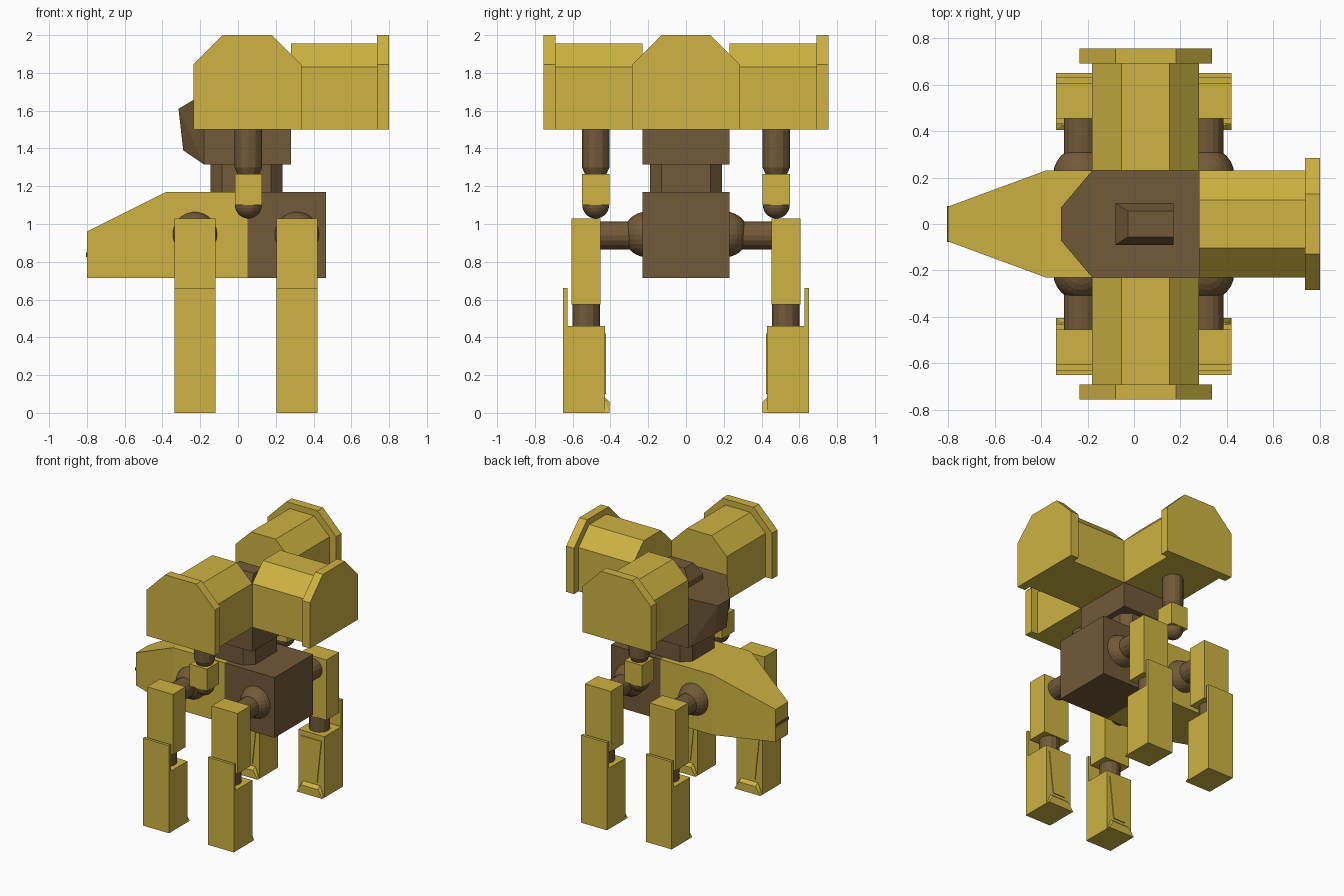
import bpy, bmesh
from math import pi
from mathutils import Matrix, Vector

if "Cube" in bpy.data.objects:
    bpy.data.objects.remove(bpy.data.objects["Cube"])


def material(name, rgb):
    m = bpy.data.materials.new(name)
    m.use_nodes = True
    m.diffuse_color = (*rgb, 1)
    m.node_tree.nodes["Principled BSDF"].inputs["Base Color"].default_value = (*rgb, 1)
    return m


YELLOW = material("mustard yellow", (0.62, 0.45, 0.055))
BROWN = material("dark brown", (0.17, 0.102, 0.04))


def finish(name, bm, mat):
    bmesh.ops.recalc_face_normals(bm, faces=bm.faces)
    mesh = bpy.data.meshes.new(name)
    bm.to_mesh(mesh)
    bm.free()
    mesh.materials.append(mat)
    obj = bpy.data.objects.new(name, mesh)
    bpy.context.collection.objects.link(obj)
    return obj


def box(name, mat, x, y, z):
    bm = bmesh.new()
    bmesh.ops.create_cube(bm, size=1)
    for v in bm.verts:
        v.co = [(a + b) / 2 + c * (b - a) for (a, b), c in zip((x, y, z), v.co)]
    return finish(name, bm, mat)


def hull(name, mat, points):
    bm = bmesh.new()
    for p in points:
        bm.verts.new(p)
    bmesh.ops.convex_hull(bm, input=bm.verts)
    bmesh.ops.dissolve_limit(bm, angle_limit=0.01, verts=bm.verts, edges=bm.edges)
    return finish(name, bm, mat)


def rod(name, mat, start, end, radius, end_radius=None, sides=16):
    start, end = Vector(start), Vector(end)
    axis = end - start
    bm = bmesh.new()
    turn = axis.to_track_quat("Z", "Y").to_matrix().to_4x4()
    bmesh.ops.create_cone(bm, cap_ends=True, segments=sides, radius1=radius,
                          radius2=end_radius or radius, depth=axis.length,
                          matrix=Matrix.Translation((start + end) / 2) @ turn)
    return finish(name, bm, mat)


def ball(name, mat, centre, radius):
    bm = bmesh.new()
    bmesh.ops.create_uvsphere(bm, u_segments=24, v_segments=14, radius=radius,
                              matrix=Matrix.Translation(centre))
    return finish(name, bm, mat)


def mirrored(pts):
    return [(x, s * y, z) for x, y, z in pts for s in (1, -1)]


# Body and tapered snout
box("rear_body", BROWN, (0.05, 0.465), (-0.23, 0.23), (0.715, 1.17))
hull("snout", YELLOW, mirrored([
    (0.05, 0.23, 0.715), (0.05, 0.23, 1.17), (-0.38, 0.23, 1.17),
    (-0.38, 0.23, 0.715), (-0.8, 0.075, 0.96), (-0.8, 0.075, 0.715)]))
box("mouth_slit", BROWN, (-0.804, -0.795), (-0.077, 0.077), (0.826, 0.848))

# Neck: square column with cut corners
NX = 0.045
hull("neck", BROWN, mirrored([
    (NX + sx * a, b, z) for a, b in ((0.19, 0.13), (0.13, 0.19))
    for sx in (1, -1) for z in (1.17, 1.315)]))

# Turret core with a pointed face, and a crest on top
hull("turret_core", BROWN, mirrored([
    (x, 0.23, z) for x in (-0.18, 0.28) for z in (1.315, 1.69)]
    + [(-0.315, 0.07, 1.61), (-0.29, 0.07, 1.39)]))
hull("turret_crest", BROWN, mirrored([
    (-0.08, 0.09, 1.68), (0.17, 0.09, 1.68), (-0.08, 0.09, 1.73),
    (0.17, 0.09, 1.73), (-0.025, 0.055, 1.81), (0.17, 0.055, 1.81)]))


# Pods: chamfered tunnels with a wider end plate, built along +x then turned
def pod(label, angle):
    place = Matrix.Translation((0.05, 0, 0)) @ Matrix.Rotation(angle, 4, "Z")
    inner, plate, outer = (0.23, 0.685, 0.75) if angle == 0 else (0.23, 0.69, 0.755)

    def tunnel(name, near, far, half, top_half, shoulder, top):
        section = ((half, 1.5), (half, shoulder), (top_half, top))
        pts = mirrored([(x, y, z) for x in (near, far) for y, z in section])
        hull(label + name, YELLOW, [place @ Vector(p) for p in pts])

    tunnel("_pod_body", inner, plate, 0.23, 0.103, 1.83, 1.955)
    tunnel("_pod_end_plate", plate, outer, 0.285, 0.13, 1.845, 2.0)


pod("left", 0)
pod("back", pi / 2)
pod("front", -pi / 2)

# Short hanging arms under the front and back pods
AX = 0.055
for side, s in (("back", 1), ("front", -1)):
    y = s * 0.478
    rod(side + "_arm_post", BROWN, (AX, y, 1.3), (AX, y, 1.5), 0.073, sides=12)
    rod(side + "_arm_taper", BROWN, (AX, y, 1.26), (AX, y, 1.3), 0.055, 0.073, sides=12)
    box(side + "_arm_block", YELLOW, (AX - 0.072, AX + 0.072), (y - 0.073, y + 0.073), (1.1, 1.265))
    ball(side + "_arm_ball", BROWN, (AX, y, 1.1), 0.071)


# Legs: ball hip, axle, thigh, knee and shin with an outer guard
def leg(label, cx, s):
    def span(a, b):
        return tuple(sorted((s * a, s * b)))

    width = (cx - 0.108, cx + 0.108)
    ball(label + "_hip_ball", BROWN, (cx, s * 0.21, 0.945), 0.12)
    rod(label + "_hip_axle", BROWN, (cx, s * 0.25, 0.94), (cx, s * 0.47, 0.94), 0.074)
    box(label + "_thigh", YELLOW, width, span(0.453, 0.605), (0.575, 1.03))
    rod(label + "_knee", BROWN, (cx, s * 0.528, 0.45), (cx, s * 0.528, 0.585), 0.072, sides=12)
    box(label + "_shin", YELLOW, width, span(0.43, 0.65), (0, 0.46))
    box(label + "_knee_guard", YELLOW, width, span(0.628, 0.65), (0.45, 0.66))
    # Toe wedge and tapered panel on the inner face
    hull(label + "_toe", YELLOW, [
        (cx + d * w, s * y, z) for d in (1, -1) for w, y, z in (
            (0.108, 0.435, 0), (0.07, 0.435, 0.085), (0.108, 0.405, 0),
            (0.07, 0.405, 0.06))])
    hull(label + "_shin_panel", YELLOW, [
        (cx + d * w, s * y, z) for d in (1, -1) for y in (0.424, 0.432)
        for w, z in ((0.085, 0.42), (0.05, 0.1))])


for end, cx in (("snout", -0.228), ("tail", 0.312)):
    for side, s in (("back", 1), ("front", -1)):
        leg(f"{end}_{side}_leg", cx, s)
